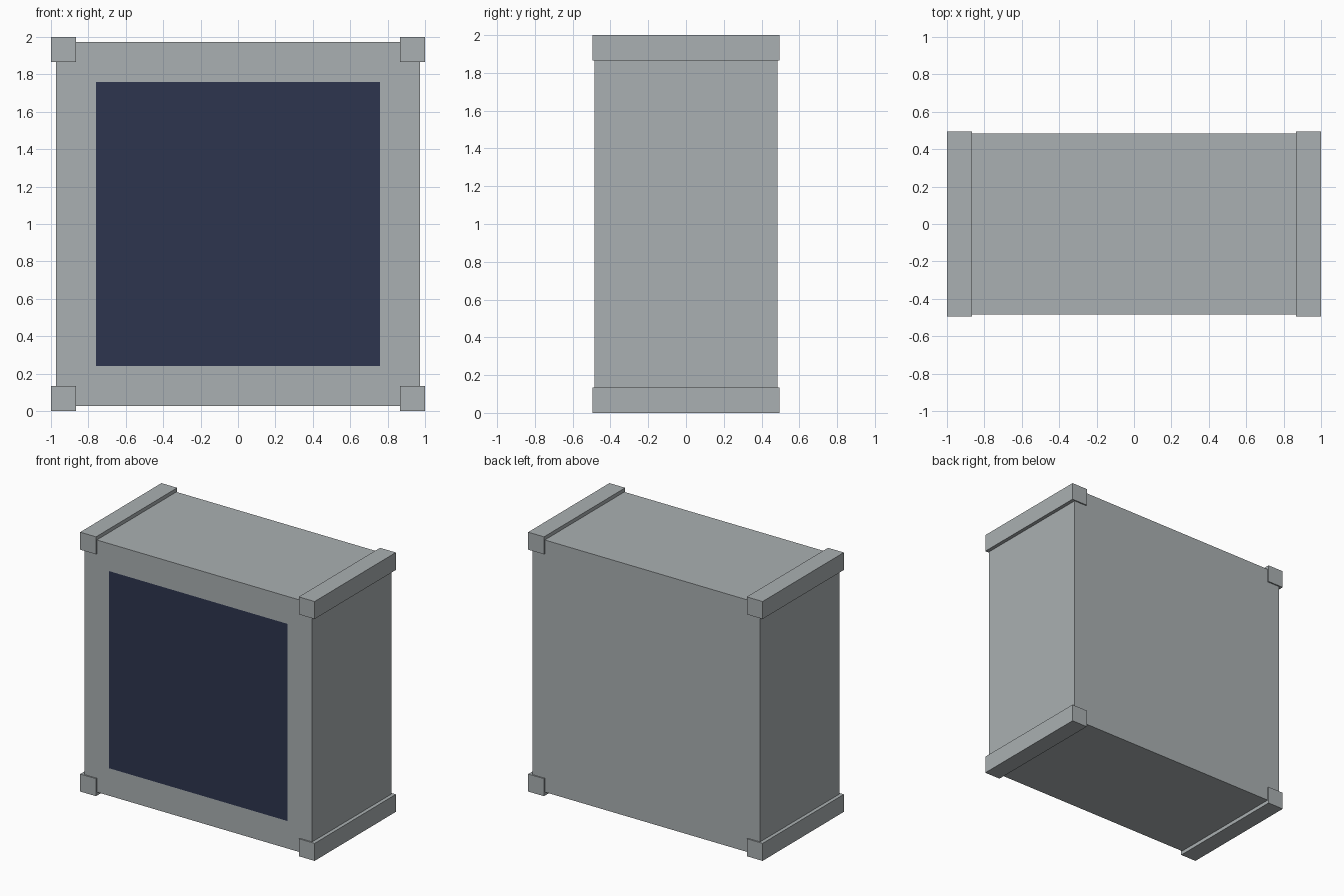
import bpy
import bmesh
from mathutils import Matrix, Vector

cube = bpy.data.objects.get("Cube")
if cube:
    bpy.data.objects.remove(cube, do_unlink=True)


def material(name, srgb):
    linear = [((c / 255 + 0.055) / 1.055) ** 2.4 for c in srgb]
    mat = bpy.data.materials.new(name)
    mat.use_nodes = True
    mat.diffuse_color = (*linear, 1)
    mat.node_tree.nodes["Principled BSDF"].inputs["Base Color"].default_value = (*linear, 1)
    return mat


grey = material("grey casing", (170, 176, 178))
navy = material("dark navy panel", (45, 53, 79))


def box(name, size, centre, mats, edit=None):
    bm = bmesh.new()
    bmesh.ops.create_cube(bm, size=1, matrix=Matrix.Translation(centre) @ Matrix.Diagonal((*size, 1)))
    if edit:
        edit(bm)
    mesh = bpy.data.meshes.new(name)
    bm.to_mesh(mesh)
    bm.free()
    for mat in mats:
        mesh.materials.append(mat)
    obj = bpy.data.objects.new(name, mesh)
    bpy.context.collection.objects.link(obj)
    return obj


# Flush panel inset into the front face of the casing
def inset_front(bm):
    bm.normal_update()
    front = min(bm.faces, key=lambda f: f.normal.dot(Vector((0, 1, 0))))
    bmesh.ops.inset_region(bm, faces=[front], thickness=0.212, use_even_offset=True)
    front.material_index = 1


box("casing", (1.944, 0.97, 1.944), (0, 0, 1), [grey, navy], inset_front)

# Square rails along the four long corners
RAIL = 0.135
for side, x in (("left", 1), ("right", -1)):
    for level, z in (("top", 1), ("bottom", -1)):
        offset = 1 - RAIL / 2
        box(f"{side}_{level}_rail", (RAIL, 0.99, RAIL), (x * offset, 0, 1 + z * offset), [grey])
